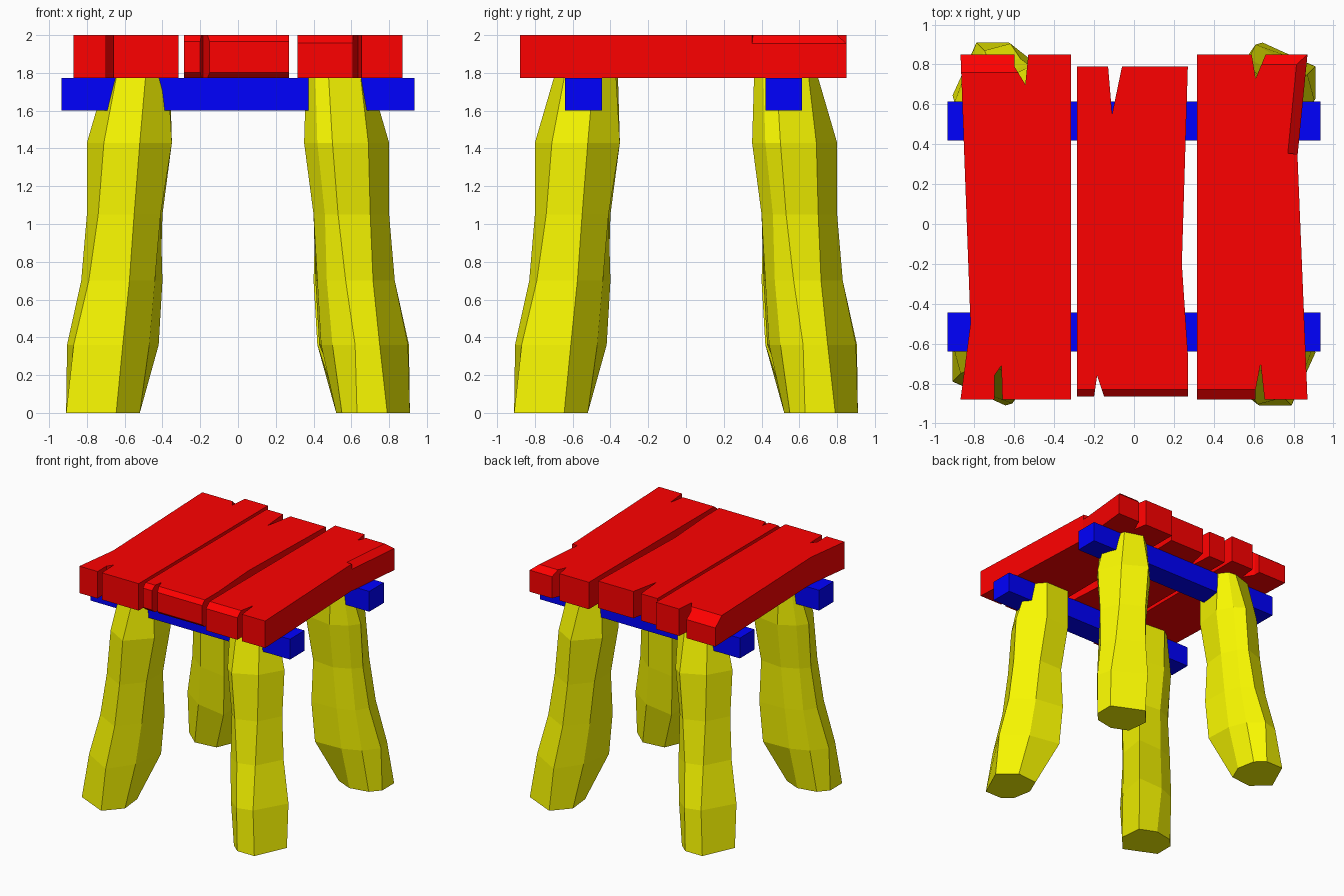
import bpy, bmesh, math
from mathutils import Vector, Matrix

if "Cube" in bpy.data.objects:
    bpy.data.objects.remove(bpy.data.objects["Cube"])


def material(name, rgb):
    m = bpy.data.materials.new(name)
    m.diffuse_color = (*rgb, 1)
    m.use_nodes = True
    m.node_tree.nodes["Principled BSDF"].inputs["Base Color"].default_value = m.diffuse_color
    return m


RED = material("red", (1, 0, 0))
BLUE = material("blue", (0, 0, 1))
YELLOW = material("yellow", (0.95, 0.95, 0))
BOTTOM, TOP = 1.772, 2.0


def finish(name, bm, mat=None):
    bmesh.ops.recalc_face_normals(bm, faces=bm.faces)
    me = bpy.data.meshes.new(name)
    bm.to_mesh(me)
    bm.free()
    ob = bpy.data.objects.new(name, me)
    bpy.context.collection.objects.link(ob)
    if mat:
        me.materials.append(mat)
    return ob


def loft(name, rings, mat):
    """Skin a stack of equal-sized point rings and cap both ends."""
    bm = bmesh.new()
    rows = [[bm.verts.new(p) for p in r] for r in rings]
    n = len(rows[0])
    for a, b in zip(rows, rows[1:]):
        for i in range(n):
            j = (i + 1) % n
            bm.faces.new((a[i], a[j], b[j], b[i]))
    bm.faces.new(rows[0][::-1])
    bm.faces.new(rows[-1])
    return finish(name, bm, mat)


def plank(name, outline, chamfers):
    ob = loft(name, [[(x, y, z) for x, y in outline] for z in (BOTTOM, TOP)], RED)
    for k, (p, q, inset, depth, up) in enumerate(chamfers):
        # wedge along edge p->q, plank interior on its left
        d = (Vector(q) - Vector(p)).normalized()
        inward = Vector((-d.y, d.x, 0))
        z = TOP if up > 0 else BOTTOM
        bm = bmesh.new()
        for e in (p, q):
            for s, h in ((2 * inset, depth), (-inset, -2 * depth), (-inset, depth)):
                bm.verts.new(Vector((*e, z + up * h)) + inward * s)
        bmesh.ops.convex_hull(bm, input=bm.verts)
        cutter = finish(f"{name}_cutter_{k}", bm)
        cutter.hide_render = True
        cutter.hide_set(True)
        mod = ob.modifiers.new("chamfer", 'BOOLEAN')
        mod.operation, mod.solver, mod.object = 'DIFFERENCE', 'EXACT', cutter
    return ob


# Seat planks with split ends and worn edges
plank("left_plank",
      [(-.87, -.88), (-.70, -.88), (-.70, -.76), (-.665, -.71), (-.66, -.88), (-.315, -.88),
       (-.315, .85), (-.53, .85), (-.545, .70), (-.60, .79), (-.60, .85), (-.87, .85), (-.82, -.5)],
      [((-.565, .85), (-1, .85), .09, .07, 1)])
plank("middle_plank",
      [(-.285, -.865), (-.20, -.865), (-.185, -.76), (-.15, -.865), (.27, -.865), (.27, -.65),
       (.24, -.2), (.27, .79), (-.06, .79), (-.11, .55), (-.13, .79), (-.285, .79)],
      [((-.4, -.865), (.4, -.865), .035, .035, 1),
       ((-.4, -.865), (.4, -.865), .035, .03, -1)])
plank("right_plank",
      [(.315, -.88), (.61, -.88), (.61, -.83), (.635, -.70), (.655, -.88), (.87, -.88),
       (.82, .34), (.87, .85), (.66, .85), (.61, .73), (.59, .85), (.315, .85)],
      [((.2, -.88), (.63, -.88), .05, .042, 1),
       ((1, .85), (.625, .85), .05, .045, 1),
       ((.821, .35), (.88, .95), .05, .045, 1)])

# Cross beams under the seat
for name, y0, y1 in (("front_beam", -.64, -.445), ("back_beam", .42, .615)):
    loft(name, [[(x, y0, 1.6), (x, y1, 1.6), (x, y1, BOTTOM), (x, y0, BOTTOM)]
                for x in (-.935, .935)], BLUE)

# Rough seven-sided legs: path of each corner (x, y) at the heights below
heights = (0, .36, .70, 1.05, 1.43, BOTTOM)
corners = [
    [(-.91, -.79), (-.87, -.75), (-.79, -.715), (-.74, -.70), (-.71, -.69), (-.645, -.65)],
    [(-.645, -.91), (-.61, -.90), (-.575, -.83), (-.55, -.80), (-.52, -.80), (-.49, -.70)],
    [(-.52, -.77), (-.47, -.70), (-.44, -.66), (-.41, -.64), (-.35, -.62), (-.37, -.60)],
    [(-.54, -.58), (-.42, -.43), (-.40, -.41), (-.41, -.42), (-.36, -.39), (-.37, -.38)],
    [(-.68, -.52), (-.66, -.44), (-.63, -.42), (-.61, -.40), (-.61, -.35), (-.62, -.36)],
    [(-.84, -.55), (-.81, -.50), (-.77, -.47), (-.74, -.46), (-.74, -.42), (-.69, -.41)],
    [(-.91, -.63), (-.905, -.62), (-.83, -.57), (-.80, -.53), (-.80, -.50), (-.70, -.48)]]
for k, name in enumerate(("front_left_leg", "front_right_leg", "back_right_leg", "back_left_leg")):
    turn = Matrix.Rotation(k * math.pi / 2, 3, 'Z')
    loft(name, [[turn @ Vector((*path[i], z)) for path in corners]
                for i, z in enumerate(heights)], YELLOW)
